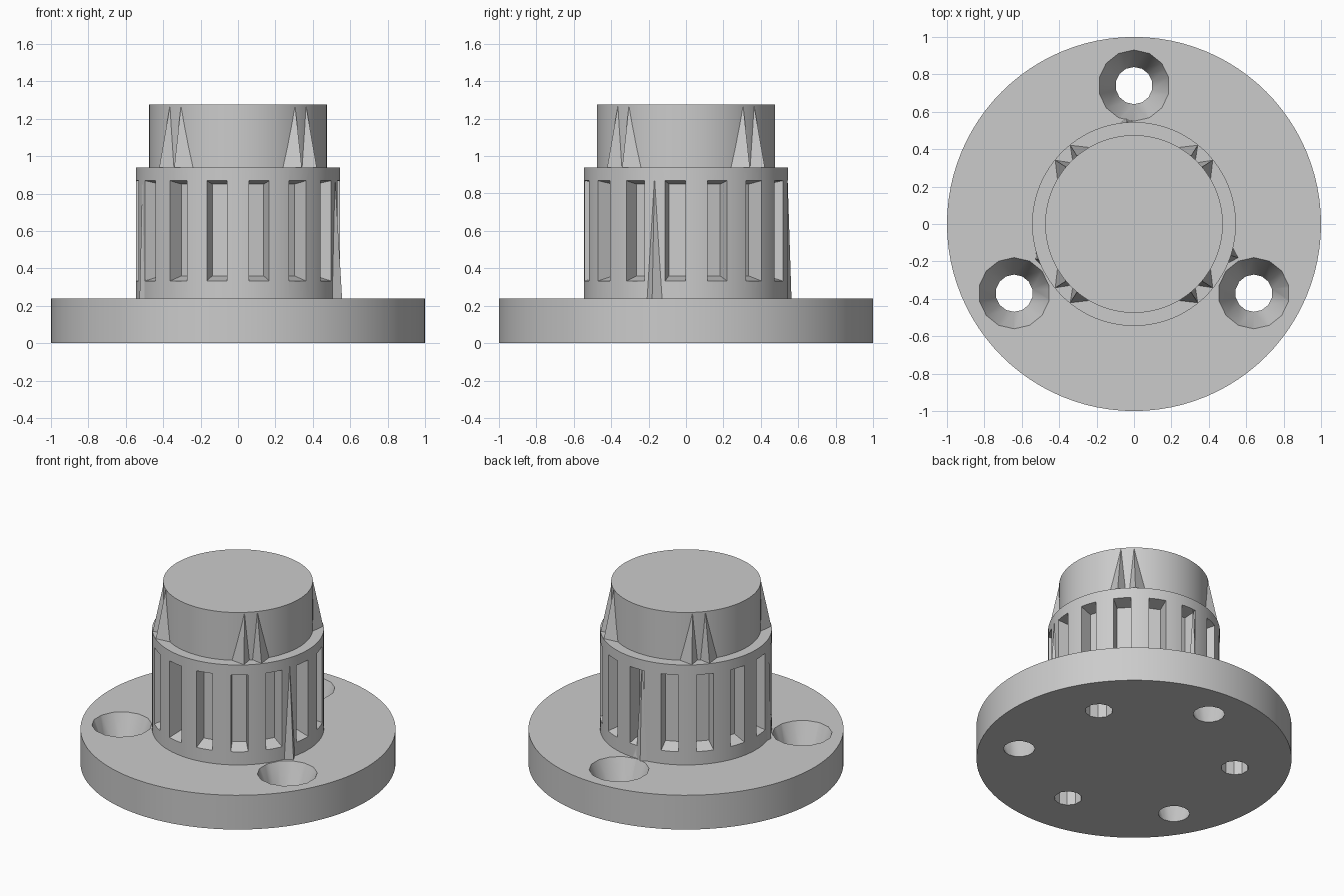
import bpy, bmesh, math
from math import cos, sin, radians
from mathutils import Matrix, Vector

cube = bpy.data.objects.get("Cube")
if cube:
    bpy.data.objects.remove(cube, do_unlink=True)

grey = bpy.data.materials.new("plain grey")
grey.use_nodes = True
COLOUR = (0.6, 0.6, 0.6, 1)
grey.diffuse_color = COLOUR
grey.node_tree.nodes["Principled BSDF"].inputs["Base Color"].default_value = COLOUR


def finish(bm, name):
    """Turn a bmesh into a grey object."""
    bmesh.ops.recalc_face_normals(bm, faces=bm.faces[:])
    mesh = bpy.data.meshes.new(name)
    bm.to_mesh(mesh)
    bm.free()
    obj = bpy.data.objects.new(name, mesh)
    bpy.context.collection.objects.link(obj)
    mesh.materials.append(grey)
    return obj


def activate(obj):
    bpy.ops.object.select_all(action='DESELECT')
    obj.select_set(True)
    bpy.context.view_layer.objects.active = obj


def polar(r, deg, z):
    return Vector((r * cos(radians(deg)), r * sin(radians(deg)), z))


def hull(bm, points):
    """Add a convex solid around the points."""
    verts = [bm.verts.new(p) for p in points]
    bmesh.ops.convex_hull(bm, input=verts)


def turned(name, profile, segments=96):
    """Stack rings along a radius / height profile and cap both ends."""
    bm = bmesh.new()
    rings = [[bm.verts.new(polar(r, 360 * i / segments, z)) for i in range(segments)]
             for r, z in profile]
    for low, high in zip(rings, rings[1:]):
        for i in range(segments):
            j = (i + 1) % segments
            bm.faces.new((low[i], low[j], high[j], high[i]))
    bm.faces.new(rings[0][::-1])
    bm.faces.new(rings[-1])
    return finish(bm, name)


# Flange, neck and narrower cap turned as one body
hub = turned("flanged_hub", [(1, 0), (1, 0.24), (0.545, 0.24), (0.545, 0.94),
                             (0.475, 0.94), (0.475, 1.275)])

# Cutters: tapered bolt holes, blind holes underneath, grip slots
bm = bmesh.new()
for k in range(3):
    bolt = Matrix.Translation(polar(0.74, 90 + 120 * k, 0.12))
    bmesh.ops.create_cone(bm, cap_ends=True, segments=14, radius1=0.092, radius2=0.198,
                          depth=0.28, matrix=bolt)
    blind = Matrix.Translation(polar(0.65, 30 + 120 * k, 0.08))
    bmesh.ops.create_cone(bm, cap_ends=True, segments=10, radius1=0.088, radius2=0.088,
                          depth=0.2, matrix=blind)
for k in range(15):
    turn = Matrix.Rotation(radians(90 + 24 * k), 3, 'Z')
    hull(bm, [turn @ Vector((r, side * half, z))
              for r, half, low, high in ((0.45, 0.045, 0.36, 0.85), (0.6, 0.062, 0.315, 0.88))
              for side in (-1, 1) for z in (low, high)])
cutter = finish(bm, "hole_and_slot_cutter")
cutter.hide_render = True

cut = hub.modifiers.new("holes_and_slots", 'BOOLEAN')
cut.operation = 'DIFFERENCE'
cut.solver = 'EXACT'
cut.object = cutter
activate(hub)
bpy.ops.object.modifier_apply(modifier=cut.name)
bpy.data.objects.remove(cutter, do_unlink=True)
activate(hub)
bpy.ops.object.shade_smooth_by_angle(angle=radians(25))

# Paired tapering ribs on the four diagonals of the cap
bm = bmesh.new()
for k in range(4):
    for side in (-1, 1):
        mid = 45 + 90 * k
        hull(bm, [polar(0.472, mid + side * 15, 0.94), polar(0.472, mid + side, 0.94),
                  polar(0.542, mid + side * 6, 0.94), polar(0.44, mid + side * 6, 0.94),
                  polar(0.474, mid + side * 5, 1.274)])
finish(bm, "cap_ribs")

# Slim wedges running down the neck beside the bolt holes
bm = bmesh.new()
for angle, reach in ((-18, 0.585), (200, 0.56), (94, 0.565)):
    hull(bm, [polar(0.54, angle - 5, 0.24), polar(0.54, angle + 5, 0.24),
              polar(reach, angle, 0.24), polar(0.5, angle, 0.24), polar(0.543, angle, 0.92)])
finish(bm, "neck_wedges")
